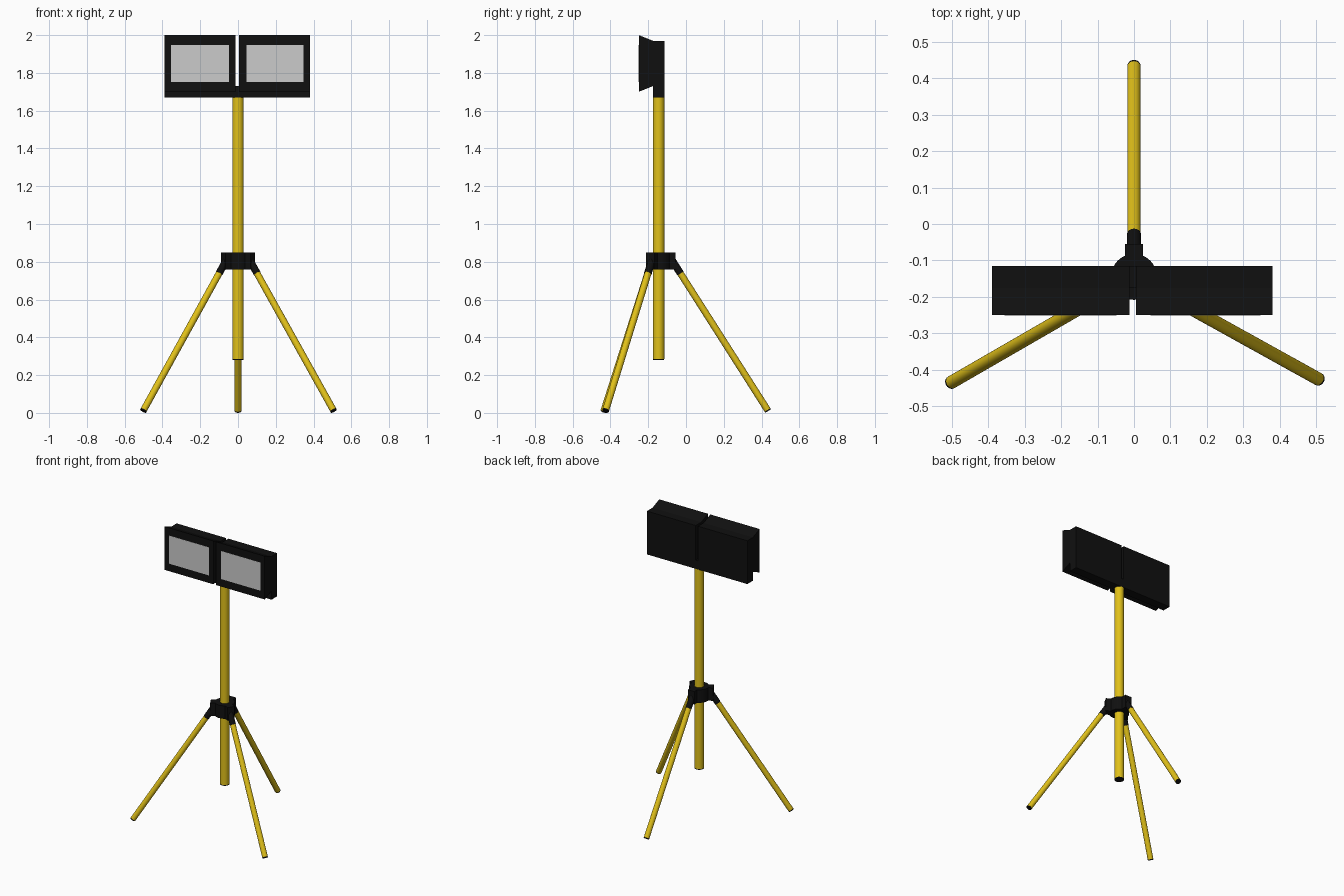
import bpy, math
from mathutils import Vector

if "Cube" in bpy.data.objects:
    bpy.data.objects.remove(bpy.data.objects["Cube"])

AXIS_Y = -0.145


def material(name, rgb):
    m = bpy.data.materials.new(name)
    m.diffuse_color = (*rgb, 1)
    m.use_nodes = True
    m.node_tree.nodes["Principled BSDF"].inputs["Base Color"].default_value = m.diffuse_color
    return m


YELLOW = material("yellow_paint", (0.75, 0.53, 0.01))
BLACK = material("black_plastic", (0.005, 0.005, 0.005))


def rod(name, a, b, radius, mat, sides=24):
    a, b = Vector(a), Vector(b)
    bpy.ops.mesh.primitive_cylinder_add(vertices=sides, radius=radius, depth=(b - a).length,
                                        location=(a + b) / 2)
    o = bpy.context.object
    o.rotation_euler = (b - a).to_track_quat('Z', 'Y').to_euler()
    o.name = name
    o.data.materials.append(mat)
    bpy.ops.object.shade_smooth_by_angle(angle=math.radians(35))
    return o


def box(name, centre, size, mat=None, turn=0):
    bpy.ops.mesh.primitive_cube_add(size=1, location=centre, rotation=(0, 0, turn))
    o = bpy.context.object
    o.scale = size
    o.name = name
    if mat:
        o.data.materials.append(mat)
    return o


def extrude_x(name, profile, x0, x1, mat):
    n = len(profile)
    verts = [(x, y, z) for x in (x0, x1) for y, z in profile]
    faces = [tuple(range(n))[::-1], tuple(range(n, 2 * n))]
    faces += [(i, (i + 1) % n, (i + 1) % n + n, i + n) for i in range(n)]
    me = bpy.data.meshes.new(name)
    me.from_pydata(verts, [], [f[::-1] for f in faces])
    me.materials.append(mat)
    o = bpy.data.objects.new(name, me)
    bpy.context.collection.objects.link(o)
    return o


# Centre pole with a dark plug in the bottom
rod("pole", (0, AXIS_Y, 0.285), (0, AXIS_Y, 1.69), 0.03, YELLOW)
rod("pole_plug", (0, AXIS_Y, 0.28), (0, AXIS_Y, 0.29), 0.0295, BLACK)

# Hub collar
rod("hub_collar", (0, AXIS_Y, 0.76), (0, AXIS_Y, 0.85), 0.063, BLACK, 32)

# Three legs, each with a hub lug, socket and foot
for label, deg in (("back", 90), ("left", 210), ("right", 331)):
    t = math.radians(deg)

    def at(r, z):
        return Vector((r * math.cos(t), AXIS_Y + r * math.sin(t), z))

    top, end = at(0.07, 0.81), at(0.58, 0.01)
    box(label + "_hub_lug", at(0.06, 0.805), (0.06, 0.05, 0.09), BLACK, t)
    rod(label + "_leg_socket", top, top.lerp(end, 0.09), 0.0195, BLACK)
    rod(label + "_leg", top.lerp(end, 0.07), top.lerp(end, 0.993), 0.018, YELLOW)
    rod(label + "_foot", top.lerp(end, 0.99), end, 0.0178, BLACK)

# Crossbar under the lamps
box("crossbar", (-0.005, AXIS_Y, 1.70), (0.77, 0.06, 0.06), BLACK)

# Two floodlights: flared housing with a flush lens
housing = [(-0.25, 1.70), (-0.25, 2.0), (-0.175, 1.97), (-0.115, 1.97),
           (-0.115, 1.73), (-0.175, 1.73)]
for label, x0, x1, l0, l1 in (("left", -0.39, -0.012, -0.355, -0.048),
                              ("right", 0.006, 0.38, 0.045, 0.347)):
    extrude_x(label + "_lamp_housing", housing, x0, x1, BLACK)
    box(label + "_lamp_lens", ((l0 + l1) / 2, -0.246, 1.85), (l1 - l0, 0.01, 0.195))
